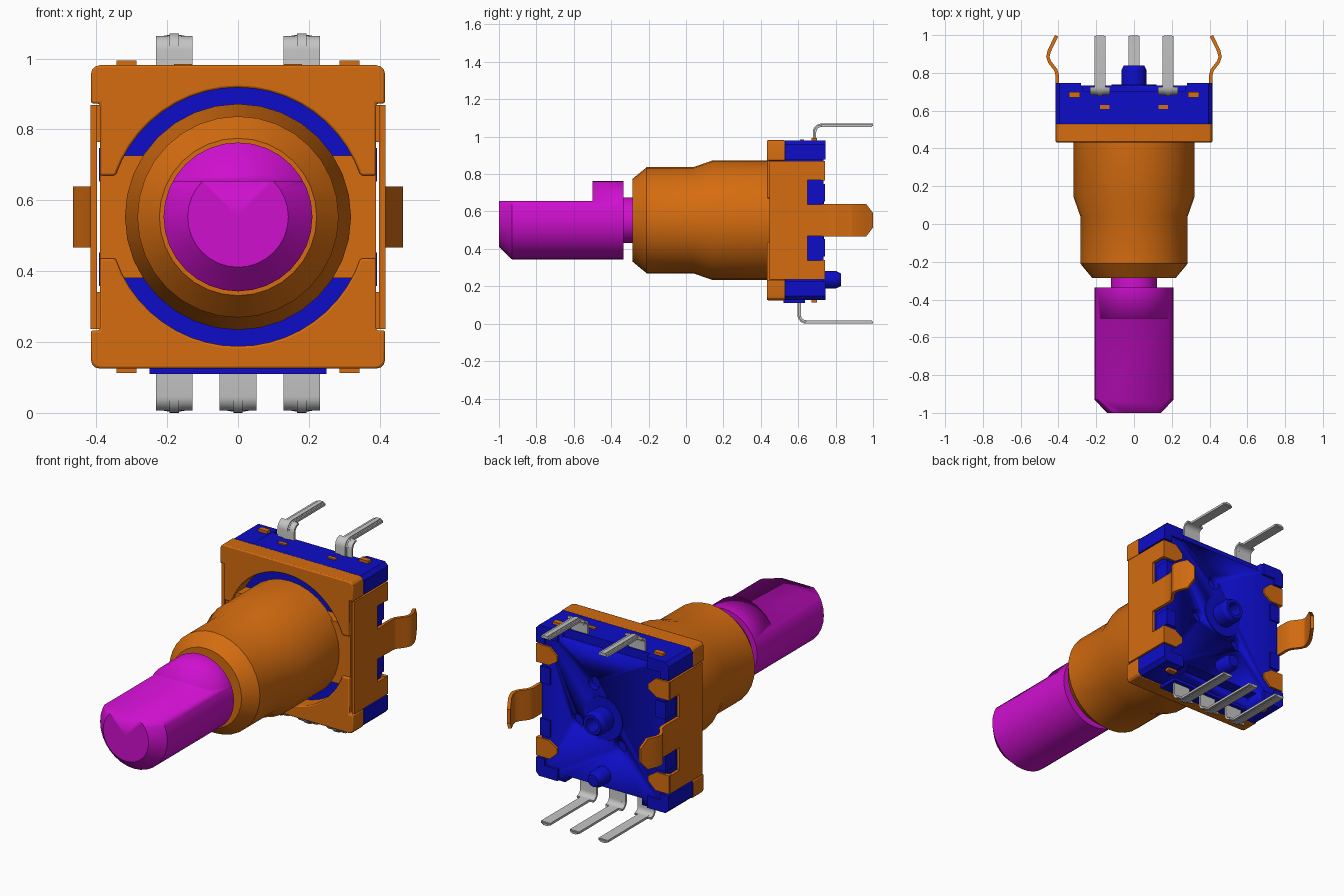
import bpy, bmesh, math
from mathutils import Vector

if "Cube" in bpy.data.objects:
    bpy.data.objects.remove(bpy.data.objects["Cube"])

AXIS_Z = 0.553  # height of the shaft axis


def material(name, r, g, b):
    m = bpy.data.materials.new(name)
    m.use_nodes = True
    m.diffuse_color = (r, g, b, 1)
    bsdf = m.node_tree.nodes["Principled BSDF"]
    bsdf.inputs["Base Color"].default_value = (r, g, b, 1)
    bsdf.inputs["Roughness"].default_value = 0.6
    return m


ORANGE = material("orange", 0.66, 0.15, 0.005)
BLUE = material("blue", 0.004, 0.004, 0.58)
MAGENTA = material("magenta", 0.62, 0.005, 0.62)
GREY = material("light grey", 0.55, 0.55, 0.55)


def finish(name, bm, mat, smooth=True):
    bmesh.ops.remove_doubles(bm, verts=bm.verts, dist=1e-5)
    bmesh.ops.recalc_face_normals(bm, faces=bm.faces)
    mesh = bpy.data.meshes.new(name)
    bm.to_mesh(mesh)
    bm.free()
    ob = bpy.data.objects.new(name, mesh)
    bpy.context.collection.objects.link(ob)
    mesh.materials.append(mat)
    if smooth:
        bpy.ops.object.select_all(action='DESELECT')
        ob.select_set(True)
        bpy.context.view_layer.objects.active = ob
        bpy.ops.object.shade_smooth_by_angle(angle=math.radians(25))
    return ob


def prism(name, pts, axis, lo, hi, mat):
    """Extrude a 2D outline along an axis: x takes (y,z), y takes (x,z), z takes (x,y)."""
    place = {'x': lambda p, t: (t, p[0], p[1]), 'y': lambda p, t: (p[0], t, p[1]),
             'z': lambda p, t: (p[0], p[1], t)}[axis]
    bm = bmesh.new()
    a = [bm.verts.new(place(p, lo)) for p in pts]
    b = [bm.verts.new(place(p, hi)) for p in pts]
    bm.faces.new(a)
    bm.faces.new(b)
    for i in range(len(pts)):
        j = (i + 1) % len(pts)
        bm.faces.new((a[i], a[j], b[j], b[i]))
    return finish(name, bm, mat)


def box(name, x0, x1, y0, y1, z0, z1, mat):
    return prism(name, [(x0, z0), (x1, z0), (x1, z1), (x0, z1)], 'y', y0, y1, mat)


def lathe(name, profile, mat, x=0, z=AXIS_Z, n=32):
    """Revolve (y, radius) points around an axis along y."""
    bm = bmesh.new()
    rings = [[bm.verts.new((x + r * math.sin(2 * math.pi * i / n), y,
                            z + r * math.cos(2 * math.pi * i / n))) for i in range(n)]
             for y, r in profile]
    for a, b in zip(rings, rings[1:]):
        for i in range(n):
            j = (i + 1) % n
            bm.faces.new((a[i], a[j], b[j], b[i]))
    return finish(name, bm, mat)


def strap(name, path, t, axis, lo, hi, mat):
    """Sheet strip of thickness t following a 2D path."""
    left, right = [], []
    for i, p in enumerate(path):
        d = Vector(path[min(i + 1, len(path) - 1)]) - Vector(path[max(i - 1, 0)])
        n = Vector((-d.y, d.x)).normalized() * t / 2
        left.append(tuple(Vector(p) + n))
        right.append(tuple(Vector(p) - n))
    return prism(name, left + right[::-1], axis, lo, hi, mat)


def cut(ob, cutter):
    mod = ob.modifiers.new("cut", 'BOOLEAN')
    mod.operation = 'DIFFERENCE'
    mod.solver = 'EXACT'
    mod.object = cutter
    bpy.context.view_layer.objects.active = ob
    bpy.ops.object.modifier_apply(modifier=mod.name)
    bpy.data.objects.remove(cutter)


# Shaft with a flat on its front half
shaft = lathe("shaft", [(-1, 0), (-1, 0.142), (-0.93, 0.21), (-0.335, 0.21), (-0.335, 0.122),
                        (-0.25, 0.122), (-0.25, 0)], MAGENTA)
cut(shaft, box("flat_cutter", -0.4, 0.4, -1.2, -0.5, 0.655, 1, MAGENTA))

# Threadless bushing
lathe("bushing", [(-0.26, 0), (-0.26, 0.122), (-0.285, 0.125), (-0.285, 0.222), (-0.21, 0.284),
                  (0.04, 0.284), (0.14, 0.319), (0.46, 0.319), (0.46, 0)], ORANGE)

# Front cover: two raised halves around a recessed centre
for s, part in ((1, "upper"), (-1, "lower")):
    a0 = math.asin(0.117 / 0.365)
    arc = [a0 + (math.pi - 2 * a0) * i / 20 for i in range(21)]
    pts = [(0.365 * math.cos(a), 0.365 * math.sin(a)) for a in arc]
    pts += [(-0.39, 0.117), (-0.39, 0.32), (-0.415, 0.32)]
    corner = [(-0.39 - 0.025 * math.cos(t), 0.403 + 0.025 * math.sin(t))
              for t in (0, math.pi / 6, math.pi / 3, math.pi / 2)]
    pts += corner + [(-x, z) for x, z in corner[::-1]]
    pts += [(0.415, 0.32), (0.39, 0.32), (0.39, 0.117)]
    cover = prism(part + "_front_cover", [(x, AXIS_Z + s * z) for x, z in pts],
                  'y', 0.432, 0.53, ORANGE)
    bev = cover.modifiers.new("bevel", 'BEVEL')
    bev.width = 0.006
    bev.segments = 2
    bev.limit_method = 'ANGLE'
    bev.angle_limit = math.radians(50)
box("front_recess_plate", -0.39, 0.39, 0.447, 0.535, 0.38, 0.726, ORANGE)

# Housing body with shallow dimples and recesses
body = box("housing", -0.385, 0.385, 0.53, 0.734, 0.127, 0.978, BLUE)
for x, z in ((0.06, 0.735), (0.165, 0.495), (-0.105, 0.415)):
    cut(body, lathe("dimple_cutter", [(0.70, 0), (0.70, 0.036), (0.8, 0.036), (0.8, 0)],
                    BLUE, x, z, 20))
cut(body, box("lower_recess", -0.24, 0.24, 0.665, 0.8, 0.1, 0.165, BLUE))
cut(body, box("upper_recess", -0.27, 0.27, 0.703, 0.8, 0.93, 1.1, BLUE))
box("lower_ledge", -0.25, 0.25, 0.52, 0.635, 0.11, 0.13, BLUE)

# Housing corner blocks and tabs on the rear edge
for sx, side in ((1, "left"), (-1, "right")):
    for sz, level in ((1, "upper"), (-1, "lower")):
        def zz(d, sz=sz):
            return AXIS_Z + sz * d
        outline = [(0.28, 0.36), (0.36, 0.36), (0.36, 0.325), (0.415, 0.325), (0.415, 0.405),
                   (0.395, 0.426), (0.28, 0.426)]
        prism(f"{level}_{side}_corner", [(sx * x, zz(d)) for x, d in outline],
              'y', 0.53, 0.747, BLUE)
        # Folded cover tabs gripping the back
        tab = [(0.415, 0.212), (0.335, 0.212), (0.285, 0.245), (0.285, 0.275),
               (0.33, 0.316), (0.415, 0.316)]
        prism(f"{level}_{side}_back_tab", [(sx * x, zz(d)) for x, d in tab],
              'y', 0.722, 0.744, ORANGE)
        # Raised housing lip between the tab and the clip
        x0, x1 = sorted((sx * 0.33, sx * 0.392))
        box(f"{level}_{side}_lip", x0, x1, 0.65, 0.744, *sorted((zz(0.1), zz(0.195))), BLUE)
        # Small crimp tabs on top and bottom
        x0, x1 = sorted((sx * 0.287, sx * 0.343))
        box(f"{level}_{side}_crimp", x0, x1, 0.67, 0.70, *sorted((zz(0.41), zz(0.441))), ORANGE)
        x0, x1 = sorted((sx * 0.13, sx * 0.18))
        box(f"{level}_{side}_inner_crimp", x0, x1, 0.61, 0.63,
            *sorted((zz(0.41), zz(0.432))), ORANGE)

    # Side sheet of the cover, notched around the clip
    half = [(0.447, 0.316), (0.734, 0.316), (0.734, 0.215), (0.65, 0.215), (0.65, 0.085),
            (0.75, 0.085)]
    sheet = [(y, AXIS_Z + d) for y, d in half] + [(y, AXIS_Z - d) for y, d in half[::-1]]
    lo, hi = sorted((sx * 0.398, sx * 0.416))
    prism(f"{side}_side_sheet", sheet, 'x', lo, hi, ORANGE)

    # Spring clip bent outwards, with a pointed end
    path = [(0.407, 0.73), (0.407, 0.79), (0.414, 0.815), (0.447, 0.858), (0.456, 0.885),
            (0.449, 0.915), (0.428, 0.96), (0.41, 0.996)]
    clip = strap(f"{side}_spring_clip", [(sx * x, y) for x, y in path], 0.018, 'z',
                 0.467, 0.639, ORANGE)
    for v in clip.data.vertices:
        if v.co.y > 0.98:
            v.co.z = AXIS_Z + (v.co.z - AXIS_Z) * 0.45

# Hub tube, shallow ring and locating peg on the back
lathe("rear_ring", [(0.72, 0), (0.72, 0.12), (0.739, 0.12), (0.739, 0)], BLUE)
lathe("rear_hub", [(0.72, 0.067), (0.815, 0.067), (0.838, 0.055), (0.838, 0.038),
                   (0.75, 0.038), (0.75, 0)], BLUE, n=24)
lathe("locating_peg", [(0.70, 0.047), (0.80, 0.047), (0.83, 0.033), (0.83, 0)],
      BLUE, 0, 0.235, 20)


def pin(name, x, y, z_root, z_end, s):
    """Bent terminal: wide bend, narrow leg and a raised centre rib; s is +1 up, -1 down."""
    r = 0.035

    def bend(rad):
        return [(y + r - rad * math.cos(a), z_end - s * r + s * rad * math.sin(a))
                for a in [math.pi / 2 * i / 6 for i in range(7)]]
    wide = [(y, z_root)] + bend(r)
    strap(name + "_base", wide, 0.012, 'x', x - 0.052, x + 0.052, GREY)
    strap(name + "_leg", wide + [(0.995, z_end)], 0.0125, 'x', x - 0.029, x + 0.029, GREY)
    for w, out in ((0.021, 0.004), (0.013, 0.008)):
        rib = [(y - out, z_root)] + bend(r + out) + [(0.999, z_end + s * out)]
        strap(f"{name}_rib", rib, 0.008, 'x', x - w, x + w, GREY)


for i, x in enumerate((-0.18, 0.18)):
    pin(f"upper_pin_{i + 1}", x, 0.69, 0.94, 1.058, 1)
for i, x in enumerate((-0.18, 0, 0.18)):
    pin(f"lower_pin_{i + 1}", x, 0.608, 0.15, 0.012, -1)
